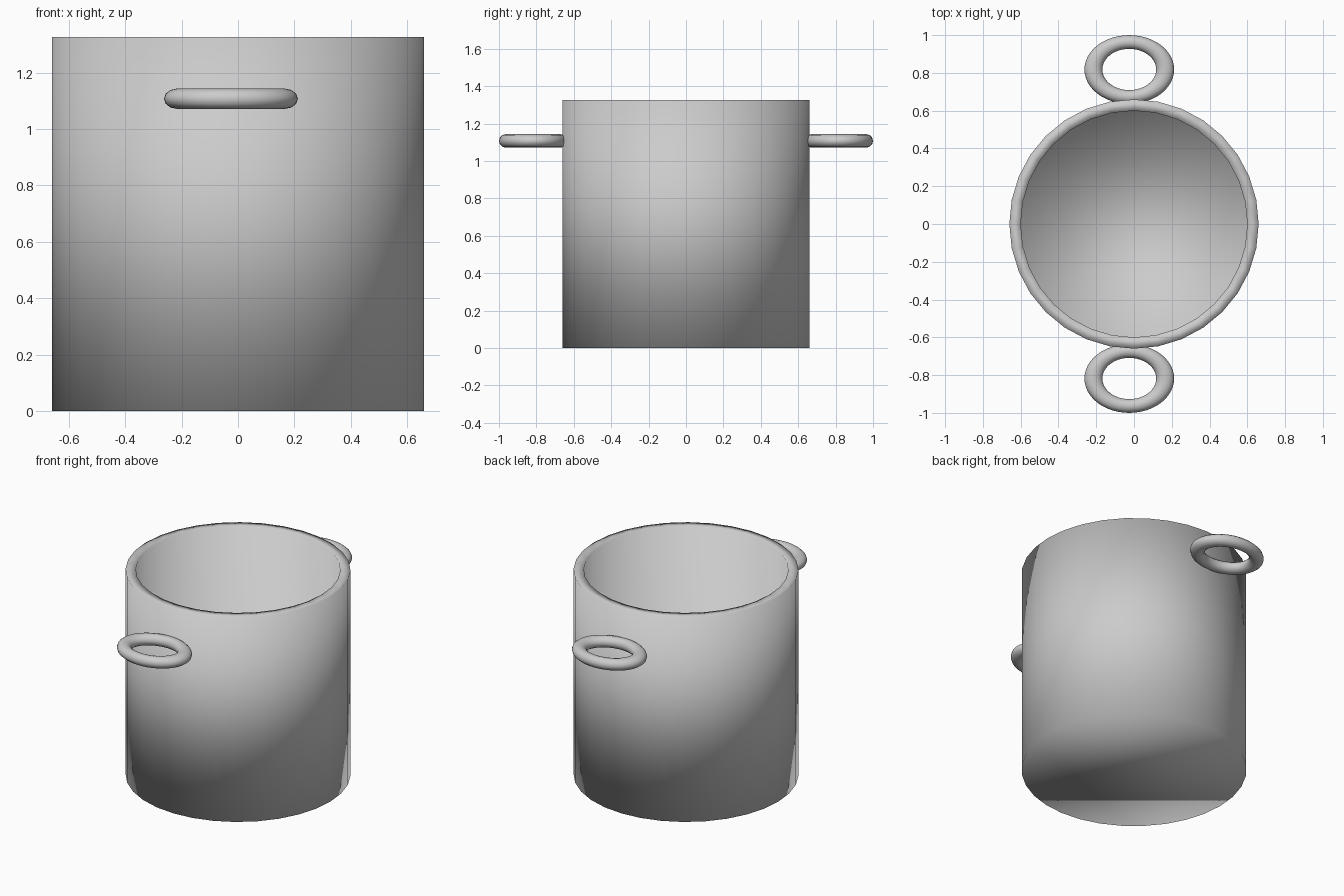
import bpy, bmesh

if "Cube" in bpy.data.objects:
    bpy.data.objects.remove(bpy.data.objects["Cube"])

SIDES, RADIUS, HEIGHT, WALL = 32, 0.66, 1.325, 0.06


# Pot: open cylinder with a floor, thickened inward
bpy.ops.mesh.primitive_cylinder_add(vertices=SIDES, radius=RADIUS, depth=HEIGHT,
                                    location=(0, 0, HEIGHT / 2))
pot = bpy.context.object
pot.name = "pot_body"
bm = bmesh.new()
bm.from_mesh(pot.data)
top = [f for f in bm.faces if f.normal.z > 0.9]
bmesh.ops.delete(bm, geom=top, context='FACES_ONLY')
bm.to_mesh(pot.data)
bm.free()
shell = pot.modifiers.new("wall_thickness", 'SOLIDIFY')
shell.thickness = WALL
shell.offset = -1
bpy.ops.object.shade_smooth()


# Handles: flattened oval rings touching the wall front and back
def handle(name, side):
    bpy.ops.mesh.primitive_torus_add(major_radius=1.0, minor_radius=0.25,
                                     major_segments=48, minor_segments=12,
                                     location=(-0.025, side * 0.818, 1.107))
    ring = bpy.context.object
    ring.name = name
    ring.scale = (0.19, 0.1455, 0.145)
    bpy.ops.object.shade_smooth()


handle("front_handle", -1)
handle("back_handle", 1)
